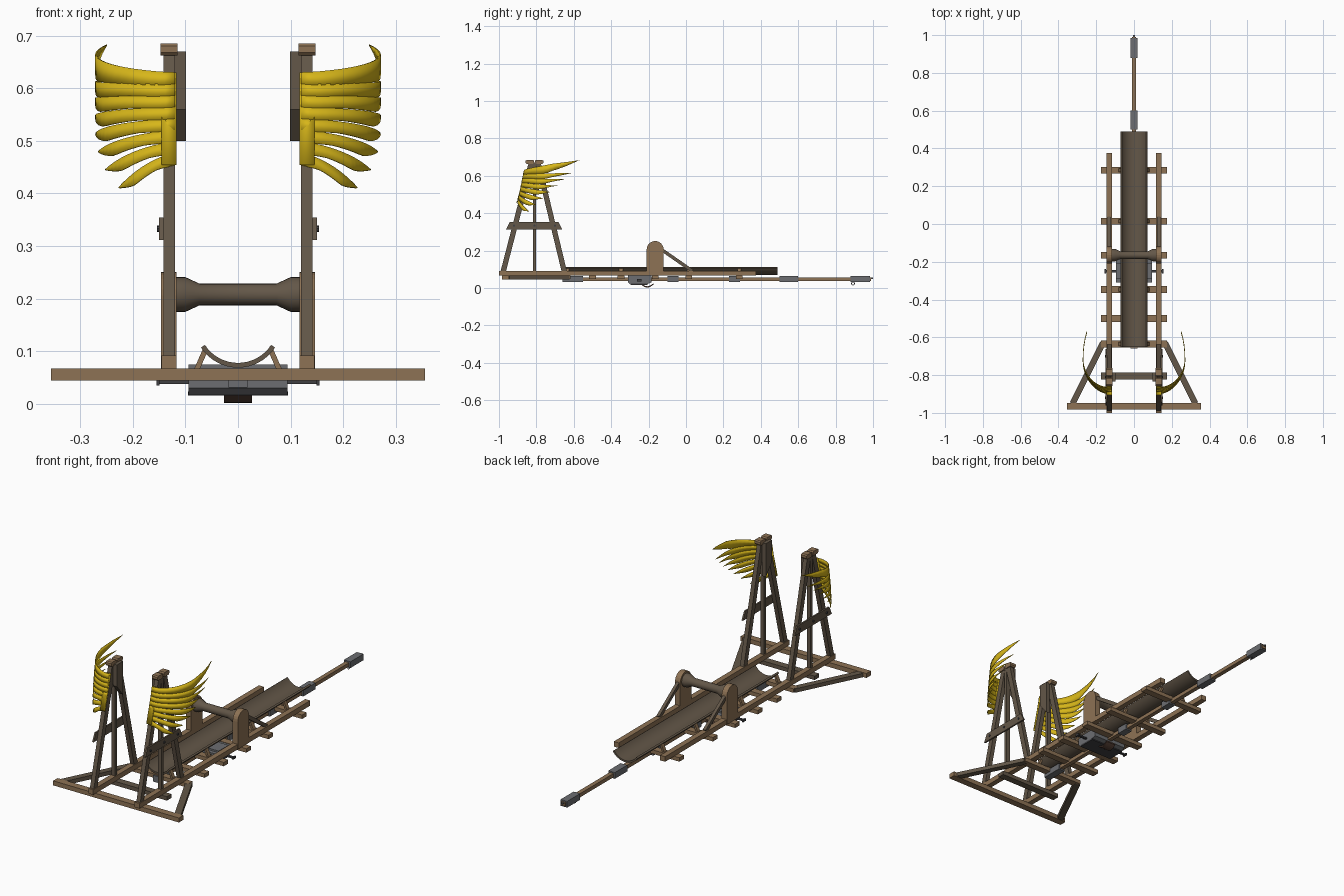
import bpy, bmesh, math
from mathutils import Vector, Matrix

if "Cube" in bpy.data.objects:
    bpy.data.objects.remove(bpy.data.objects["Cube"])


def material(name, rgb):
    m = bpy.data.materials.new(name)
    m.use_nodes = True
    m.diffuse_color = (*rgb, 1)
    m.node_tree.nodes["Principled BSDF"].inputs["Base Color"].default_value = (*rgb, 1)
    return m


LIGHT = material("light wood", (0.27, 0.17, 0.09))
DARK = material("dark wood", (0.125, 0.095, 0.065))
GOLD = material("gold", (0.68, 0.47, 0.01))
IRON = material("iron", (0.15, 0.155, 0.165))
BLACK = material("dark iron", (0.05, 0.05, 0.055))
RED = material("trigger wood", (0.09, 0.05, 0.035))


def finish(name, bm, mat, smooth=False):
    bmesh.ops.recalc_face_normals(bm, faces=bm.faces)
    me = bpy.data.meshes.new(name)
    bm.to_mesh(me)
    bm.free()
    me.materials.append(mat)
    ob = bpy.data.objects.new(name, me)
    bpy.context.collection.objects.link(ob)
    if smooth:
        bpy.ops.object.select_all(action='DESELECT')
        ob.select_set(True)
        bpy.context.view_layer.objects.active = ob
        bpy.ops.object.shade_smooth_by_angle(angle=math.radians(35))
    return ob


def box(name, center, size, mat):
    bm = bmesh.new()
    bmesh.ops.create_cube(bm, size=1, matrix=Matrix.Translation(center) @ Matrix.Diagonal((*size, 1)))
    return finish(name, bm, mat)


def beam(name, a, b, width, depth, mat):
    """Square timber from a to b; width runs sideways, depth across."""
    a, b = Vector(a), Vector(b)
    d = (b - a).normalized()
    side = Vector((1, 0, 0)) if abs(d.x) < 0.01 else d.cross(Vector((0, 0, 1))).normalized()
    rot = Matrix((side, d.cross(side), d)).transposed().to_4x4()
    bm = bmesh.new()
    bmesh.ops.create_cube(bm, size=1, matrix=Matrix.Translation((a + b) / 2) @ rot
                          @ Matrix.Diagonal((width, depth, (b - a).length, 1)))
    return finish(name, bm, mat)


def slab(name, outline, x0, x1, mat):
    """Side outline of (y, z) points extruded along x."""
    bm = bmesh.new()
    face = bm.faces.new([bm.verts.new((x0, y, z)) for y, z in outline])
    ext = bmesh.ops.extrude_face_region(bm, geom=[face])
    bmesh.ops.translate(bm, vec=(x1 - x0, 0, 0),
                        verts=[v for v in ext["geom"] if isinstance(v, bmesh.types.BMVert)])
    return finish(name, bm, mat)


def lathe(name, profile, y, z, mat, sides=24):
    """Profile of (x, radius) points turned about an axis along x."""
    bm = bmesh.new()
    rings = [[bm.verts.new((x, y + r * math.cos(2 * math.pi * k / sides),
                            z + r * math.sin(2 * math.pi * k / sides)))
              for k in range(sides)] for x, r in profile]
    for p, q in zip(rings, rings[1:]):
        for k in range(sides):
            n = (k + 1) % sides
            bm.faces.new((p[k], p[n], q[n], q[k]))
    bm.faces.new(rings[0])
    bm.faces.new(rings[-1])
    return finish(name, bm, mat, True)


# Ground frame
box("front_beam", (0, -0.965, 0.056), (0.71, 0.036, 0.023), LIGHT)
for y in (-0.635, -0.5, -0.347, -0.165, 0.015, 0.285):
    box("cross_tie", (0, y, 0.057), (0.35, 0.036, 0.02), LIGHT)
box("tower_tie", (0, -0.805, 0.057), (0.35, 0.036, 0.02), DARK)

# Trough: curved gutter
bm = bmesh.new()
grid = []
for r in (0.084, 0.075):
    for y in (-0.65, 0.49):
        grid.append([bm.verts.new((r * math.sin(a), y, 0.153 - r * math.cos(a)))
                     for a in [math.radians(-57 + 114 * k / 16) for k in range(17)]])
of, ob_, inf, inb = grid
for p, q in ((of, ob_), (ob_, inb), (inb, inf), (inf, of)):
    for k in range(16):
        bm.faces.new((p[k], p[k + 1], q[k + 1], q[k]))
for k in (0, 16):
    bm.faces.new((of[k], ob_[k], inb[k], inf[k]))
finish("trough", bm, DARK, True)

# Roller between the uprights
half = [(0.12, 0.033), (0.1, 0.033), (0.073, 0.0205)]
lathe("roller", [(-x, r) for x, r in half] + half[::-1], -0.165, 0.208, DARK)


def wing(s):
    """Fan of feathers wrapped around an upright curved surface."""
    bm = bmesh.new()
    count, steps = 8, 16
    for i in range(count):
        top = 0.63 - 0.022 * i
        low = top - 0.022
        tip_z = 0.683 if i == 0 else 0.615 - 0.034 * (i - 1)
        tip_y = -0.57 - 0.0386 * i
        tip = math.asin((tip_y + 0.72) / (0.3 if tip_y > -0.72 else 0.17))
        spread = 0.05 if i == 0 else 0.035 - 0.001 * i
        rows = []
        for k in range(steps + 1):
            t = k / steps
            a = -math.pi / 2 + t * (tip + math.pi / 2)
            x = 0.12 + 0.15 * math.cos(a)
            y = -0.72 + math.sin(a) * (0.3 if a > 0 else 0.17)
            zu = top + (tip_z - top) * t ** 1.5
            open_ = min(1, t / 0.7)
            w = (top - low) + (spread - top + low) * open_
            w -= 0.004 * min(1, max(0, t - 0.12) * 5)
            if t > 0.65:
                w *= max(0.03, 1 - ((t - 0.65) / 0.35) ** 1.5)
            lean = (1 - t) * ((zu - 0.63) * 0.2 + 0.025)
            rows.append([bm.verts.new((s * x, y + lean, zu)),
                         bm.verts.new((s * x, y + lean - 0.005, zu - w))])
        for p, q in zip(rows, rows[1:]):
            bm.faces.new((p[0], q[0], q[1], p[1]))
    # Root strip against the tower leg
    bm.faces.new([bm.verts.new((s * x, y, z)) for x, y, z in (
        (0.117, -0.858, 0.63), (0.145, -0.858, 0.63), (0.145, -0.905, 0.455), (0.117, -0.905, 0.455))])
    ob = finish("wing", bm, GOLD, True)
    mod = ob.modifiers.new("thickness", 'SOLIDIFY')
    mod.thickness = 0.003
    mod.offset = 0


for s in (-1, 1):
    x = s * 0.131
    box("side_rail", (x, -0.3125, 0.079), (0.028, 1.375, 0.026), LIGHT)
    beam("corner_brace", (s * 0.165, -0.63, 0.056), (s * 0.325, -0.95, 0.056), 0.032, 0.02, DARK)

    # A-frame tower
    beam("front_leg", (x, -0.978, 0.085), (x, -0.828, 0.665), 0.022, 0.028, DARK)
    beam("rear_leg", (x, -0.65, 0.085), (x, -0.79, 0.665), 0.022, 0.028, DARK)
    beam("middle_post", (x, -0.81, 0.06), (x, -0.81, 0.67), 0.02, 0.018, DARK)
    slab("tower_plank", [(-0.962, 0.312), (-0.662, 0.312), (-0.682, 0.354), (-0.942, 0.354)],
         s * 0.142, s * 0.15, DARK)
    for y in (-0.92, -0.81, -0.7):
        lathe("plank_bolt", [(s * 0.148, 0.006), (s * 0.154, 0.006)], y, 0.333, BLACK, 8)
    slab("inner_guide", [(-0.835, 0.67), (-0.785, 0.67), (-0.785, 0.5), (-0.835, 0.56)],
         s * 0.099, s * 0.12, DARK)
    for y in (-0.835, -0.785):
        slab("tower_cap", [(y - 0.022, 0.668), (y - 0.016, 0.662), (y + 0.016, 0.662), (y + 0.022, 0.668),
                           (y + 0.022, 0.68), (y + 0.016, 0.685), (y - 0.016, 0.685), (y - 0.022, 0.68)],
             s * 0.115, s * 0.147, LIGHT)
    wing(s)

    # Roller upright with a round head, and its brace
    arc = [(-0.165 + 0.045 * math.cos(a), 0.206 + 0.045 * math.sin(a))
           for a in [math.pi * k / 12 for k in range(13)]]
    slab("roller_upright", arc + [(-0.21, 0.066), (-0.12, 0.066)], s * 0.117, s * 0.146, LIGHT)
    beam("upright_brace", (x, -0.135, 0.208), (x, 0.035, 0.09), 0.016, 0.018, DARK)

    # Trough cradles
    for y in (-0.635, -0.347, 0.015, 0.285):
        beam("trough_cradle", (s * 0.079, y, 0.064), (s * 0.062, y, 0.103), 0.02, 0.01, LIGHT)

    # Winch lever ends
    box("lever_end", (s * 0.152, -0.25, 0.041), (0.006, 0.022, 0.012), BLACK)

# Long sliding pole with iron sleeves
box("slider_pole", (0, 0.17, 0.047), (0.022, 1.64, 0.019), LIGHT)
for y, length in ((-0.605, 0.11), (-0.07, 0.06), (0.26, 0.06), (0.55, 0.1), (0.932, 0.105)):
    box("iron_sleeve", (0, y, 0.047), (0.037, length, 0.032), IRON)
box("pole_pin", (0, 0.99, 0.052), (0.008, 0.02, 0.006), IRON)
bpy.ops.mesh.primitive_torus_add(major_radius=0.008, minor_radius=0.002, major_segments=16,
                                 minor_segments=6, location=(0, 0.893, 0.024), rotation=(0, math.pi / 2, 0))
bpy.context.object.name = "pole_ring"
bpy.context.object.data.materials.append(IRON)

# Winch box, lever bar and curved trigger
slab("winch_box", [(-0.31, 0.066), (-0.31, 0.03), (-0.295, 0.017), (-0.215, 0.017),
                   (-0.185, 0.03), (-0.185, 0.066)], -0.094, 0.094, IRON)
box("winch_top_plate", (0, -0.25, 0.07), (0.188, 0.08, 0.009), IRON)
box("winch_base_plate", (0, -0.25, 0.02), (0.19, 0.09, 0.008), BLACK)
box("lever_bar", (0, -0.25, 0.041), (0.304, 0.012, 0.007), BLACK)
lower = [(-0.24 + 0.065 * k / 8, 0.017 - 0.015 * math.sin(math.pi * k / 8)) for k in range(9)]
slab("trigger", lower + [(y, z + 0.007) for y, z in lower[::-1]], -0.027, 0.027, RED)
